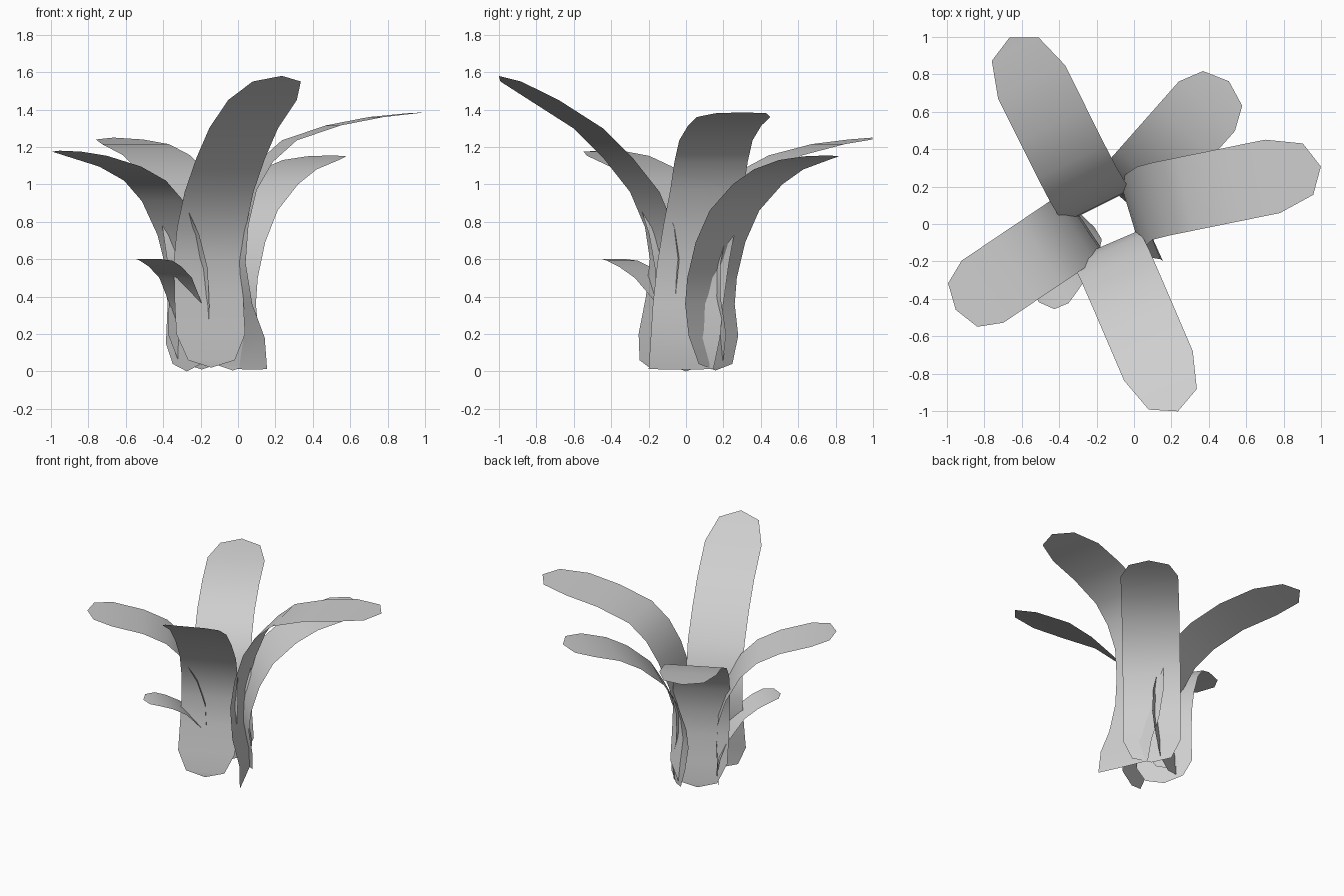
import bpy
import bmesh
import math
from mathutils import Vector

cube = bpy.data.objects.get("Cube")
if cube:
    bpy.data.objects.remove(cube, do_unlink=True)

# One plain grey for every leaf
GREY = (0.62, 0.62, 0.62, 1.0)
leaf_grey = bpy.data.materials.new("leaf_grey")
leaf_grey.use_nodes = True
leaf_grey.diffuse_color = GREY
shader = next(n for n in leaf_grey.node_tree.nodes if n.type == 'BSDF_PRINCIPLED')
shader.inputs["Base Color"].default_value = GREY


def make_leaf(name, origin, heading, profile, half_width=0.2, lean=0.0, twist=0.0,
              base_width=0.68):
    """Thin strip along a (reach, height) profile, with a tapered point at each end.
    lean slides the lower part sideways, twist turns it about the upright."""
    angle = math.radians(heading)
    outward = Vector((math.cos(angle), math.sin(angle), 0))
    side = Vector((outward.y, -outward.x, 0))
    last = len(profile) - 1
    bm = bmesh.new()
    rows = []
    for i, (reach, height) in enumerate(profile):
        fade = max(1 - height, 0)
        centre = Vector((*origin, height)) + outward * reach + side * lean * fade
        if i in (0, last):
            rows.append([bm.verts.new(centre)])
            continue
        turned = angle + math.radians(twist) * fade
        across = Vector((math.sin(turned), -math.cos(turned), 0))
        width = half_width * {1: base_width, last - 1: 0.7}.get(i, 1)
        rows.append([bm.verts.new(centre + across * s * width) for s in (-1, 1)])
    for low, high in zip(rows, rows[1:]):
        bm.faces.new(low + high[::-1])
    bmesh.ops.recalc_face_normals(bm, faces=bm.faces)
    for face in bm.faces:
        face.smooth = True
    mesh = bpy.data.meshes.new(name)
    bm.to_mesh(mesh)
    bm.free()
    mesh.materials.append(leaf_grey)
    leaf = bpy.data.objects.new(name, mesh)
    bpy.context.collection.objects.link(leaf)
    return leaf


# Tall front leaf
make_leaf("front_leaf", (-0.167, -0.064), -66.8, [
    (0.13, 0.02), (0.13, 0.06), (0.11, 0.2), (0.07, 0.4), (0.05, 0.6), (0.08, 0.77),
    (0.17, 0.96), (0.325, 1.14), (0.5, 1.3), (0.755, 1.45), (0.95, 1.55), (1.02, 1.58)],
    lean=0.03)

# Long back leaf
make_leaf("back_leaf", (-0.135, -0.068), 116.5, [
    (0.21, 0.01), (0.21, 0.05), (0.2, 0.2), (0.17, 0.4), (0.175, 0.58), (0.22, 0.77),
    (0.31, 0.93), (0.45, 1.05), (0.67, 1.155), (0.925, 1.215), (1.12, 1.24), (1.19, 1.25)],
    lean=0.04)

# Side leaf with a squared, flared foot
make_leaf("left_leaf", (-0.02, 0.1), 11.5, [
    (0.07, 0.01), (0.07, 0.012), (0.065, 0.18), (0.01, 0.36), (-0.01, 0.58), (0.02, 0.78),
    (0.08, 0.97), (0.17, 1.12), (0.3, 1.235), (0.54, 1.315), (0.776, 1.36),
    (0.97, 1.38), (1.04, 1.385)], lean=0.145, twist=13, base_width=0.95)

# Back corner leaf
make_leaf("back_left_leaf", (-0.094, 0.083), 48.5, [
    (0.1, 0.005), (0.1, 0.04), (0.085, 0.19), (0.06, 0.36), (0.075, 0.5), (0.135, 0.69),
    (0.235, 0.86), (0.4, 1), (0.55, 1.08), (0.73, 1.13), (0.857, 1.15), (0.908, 1.155)])

# Side leaf
make_leaf("right_leaf", (-0.091, 0.123), 214, [
    (0.22, 0), (0.22, 0.04), (0.22, 0.15), (0.21, 0.35), (0.22, 0.55), (0.275, 0.73),
    (0.375, 0.91), (0.49, 1.02), (0.65, 1.095), (0.867, 1.152), (0.995, 1.175), (1.04, 1.18)])

# Short young leaf
make_leaf("small_leaf", (0.03, -0.026), 226.5, [
    (0.16, 0.1), (0.16, 0.12), (0.18, 0.24), (0.23, 0.34), (0.29, 0.41), (0.37, 0.5),
    (0.47, 0.56), (0.55, 0.592), (0.625, 0.602), (0.655, 0.6)], half_width=0.12, lean=0.3)
